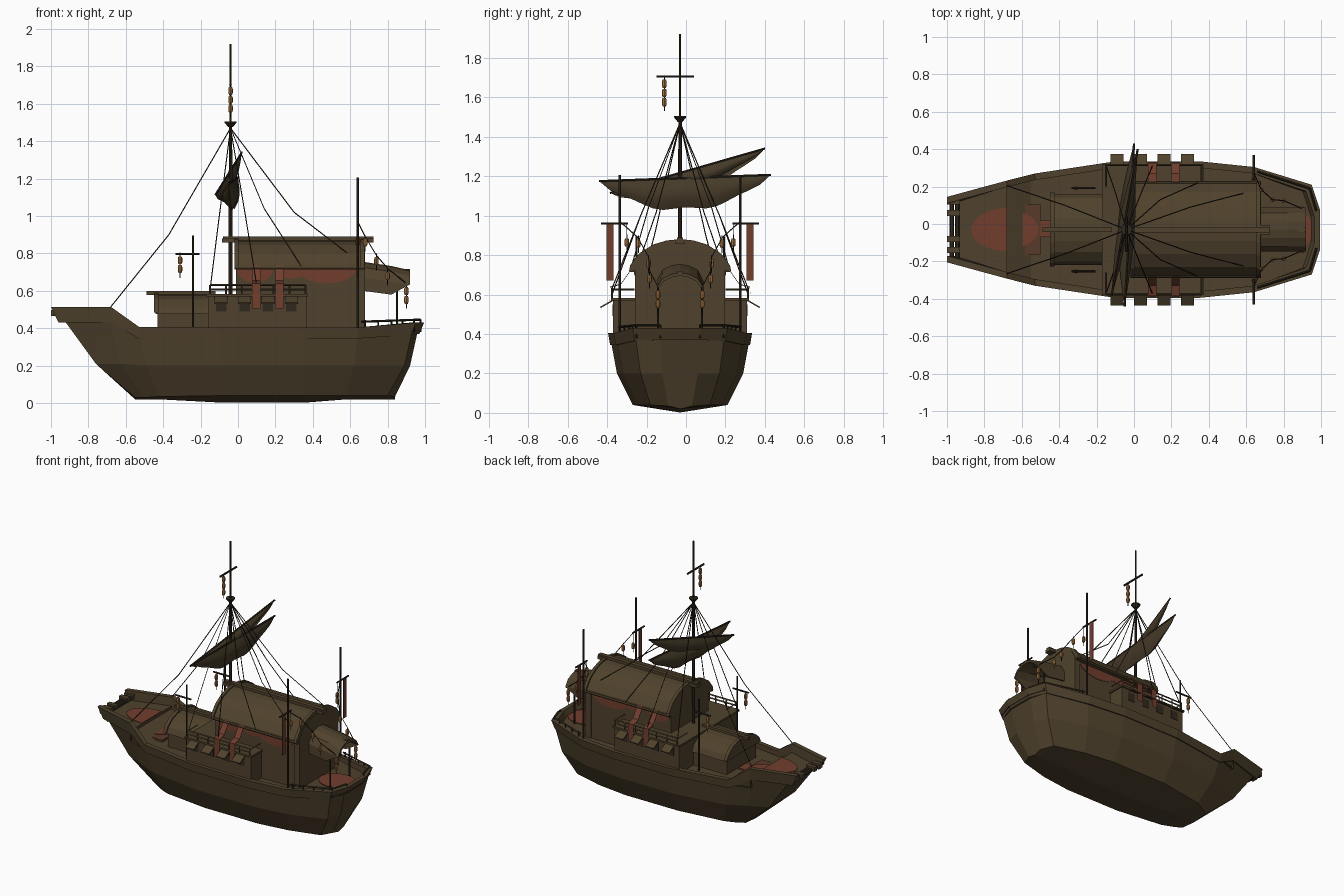
import bpy, bmesh, math
from mathutils import Vector

if "Cube" in bpy.data.objects:
    bpy.data.objects.remove(bpy.data.objects["Cube"])

CY = -0.03  # hull centre line; parts below are written symmetric about y = 0


def material(name, rgb):
    m = bpy.data.materials.new(name)
    m.diffuse_color = (*rgb, 1)
    m.use_nodes = True
    m.node_tree.nodes["Principled BSDF"].inputs["Base Color"].default_value = m.diffuse_color
    return m


WOOD = material("brown_wood", (0.080, 0.055, 0.026))
DARK = material("dark_wood", (0.030, 0.022, 0.013))
CLOTH = material("sail_cloth", (0.060, 0.042, 0.021))
RED = material("faded_red", (0.165, 0.048, 0.027))
MAROON = material("brown_red", (0.095, 0.042, 0.022))
AMBER = material("amber_lantern", (0.36, 0.165, 0.055))


def mesh(name, verts, faces, mat):
    me = bpy.data.meshes.new(name)
    me.from_pydata([(x, y + CY, z) for x, y, z in verts], [], faces)
    bm = bmesh.new()
    bm.from_mesh(me)
    bmesh.ops.recalc_face_normals(bm, faces=bm.faces)
    bm.to_mesh(me)
    bm.free()
    me.materials.append(mat)
    ob = bpy.data.objects.new(name, me)
    bpy.context.collection.objects.link(ob)
    return ob


def loft(name, rings, mat, closed=True, caps=True):
    n = len(rings[0])
    verts = [p for r in rings for p in r]
    faces = []
    for i in range(len(rings) - 1):
        for j in range(n if closed else n - 1):
            k = (j + 1) % n
            faces.append((i * n + j, i * n + k, (i + 1) * n + k, (i + 1) * n + j))
    if caps and closed:
        faces += [tuple(range(n)), tuple(range(len(verts) - n, len(verts)))]
    return mesh(name, verts, faces, mat)


def prism(name, half, x0, x1, mat, drop=0):
    """Symmetric (half width, z) profile run along x, optionally sinking by drop."""
    prof = half + [(-h, z) for h, z in reversed(half) if h > 0]
    return loft(name, [[(x, h, z - d) for h, z in prof] for x, d in ((x0, 0), (x1, drop))], mat)


def box(name, x0, x1, y0, y1, z0, z1, mat):
    return loft(name, [[(x, y0, z0), (x, y1, z0), (x, y1, z1), (x, y0, z1)] for x in (x0, x1)], mat)


def rod(name, pts, r, mat=DARK, sides=6, r2=None):
    r2 = r if r2 is None else r2
    for a, b in zip(pts, pts[1:]):
        a, b = Vector(a), Vector(b)
        q = (b - a).to_track_quat('Z', 'Y')
        rings = [[tuple(c + q @ Vector((rr * math.cos(t), rr * math.sin(t), 0)))
                  for t in (2 * math.pi * k / sides for k in range(sides))]
                 for c, rr in ((a, r), (b, r2))]
        loft(name, rings, mat)


def lantern(x, y, top, n):
    rod("lantern_string", [(x, y, top + .02), (x, y, top - n * .045 - .025)], .0025, sides=4)
    for k in range(n):
        z = top - k * .047
        rod("lantern", [(x, y, z), (x, y, z - .01)], .008, AMBER, 8, .012)
        rod("lantern", [(x, y, z - .01), (x, y, z - .032)], .012, AMBER, 8)
        rod("lantern", [(x, y, z - .032), (x, y, z - .042)], .012, AMBER, 8, .008)


def plate(name, cx, z, rx, ry, mat, a0=0, a1=360):
    pts = [(cx + rx * math.cos(math.radians(a0 + (a1 - a0) * k / 16)),
            ry * math.sin(math.radians(a0 + (a1 - a0) * k / 16))) for k in range(17)]
    loft(name, [[(x, y, zz) for x, y in pts] for zz in (z, z + .004)], mat)


# hull: (x, half width, z) at bottom, middle and top of each station
stations = [
    (-.55, .12, .03, -.76, .15, .21, -.92, .165, .43),
    (-.50, .15, .03, -.63, .21, .21, -.68, .245, .43),
    (-.42, .19, .035, -.49, .26, .20, -.53, .285, .36),
    (-.08, .24, .04, -.10, .32, .20, -.10, .350, .36),
    (.35, .24, .04, .35, .32, .20, .35, .350, .36),
    (.58, .21, .04, .62, .29, .20, .64, .318, .36),
    (.80, .15, .04, .89, .20, .20, .93, .225, .38),
    (.84, .06, .035, .92, .09, .20, .96, .10, .38)]
rings = []
for xb, hb, zb, xm, hm, zm, xt, ht, zt in stations:
    side = [(xt, ht, zt), (xm, hm, zm), (xb, hb, zb)]
    keel = .002 if -.3 < xb < .5 else .02
    rings.append(side + [(xb, 0, keel)] + [(x, -h, z) for x, h, z in reversed(side)])
loft("hull", rings, WOOD)

# raised bulwark following the sheer, all the way round the stern
edge = [(-1.0, .175, .43, .515), (-.68, .262, .43, .515), (-.53, .30, .345, .408),
        (-.10, .365, .345, .405), (.35, .365, .345, .405), (.64, .335, .345, .405),
        (.95, .24, .365, .43), (.995, .105, .37, .43)]
path = [(x, h, a, b, 1) for x, h, a, b in edge] + [(x, h, a, b, -1) for x, h, a, b in reversed(edge)]
rail = []
for x, h, a, b, s in path:
    lean = .04 if x < -.9 else -.025 if x > .9 else 0
    xi = x - .03 if x > .9 else x
    rail.append([(x + lean, s * (h - .01), a), (x, s * h, b), (xi, s * (h - .035), b), (xi + lean, s * (h - .035), a)])
loft("bulwark", rail, WOOD)

# decks: raised foredeck stepping down to the main deck
deck = [(-.955, .17, .45), (-.68, .25, .45), (-.68, .25, .37), (-.53, .29, .37), (-.1, .35, .37),
        (.35, .35, .37), (.64, .32, .375), (.94, .225, .385), (.98, .10, .385)]
loft("deck", [[(x, h, z), (x, -h, z)] for x, h, z in deck], WOOD, closed=False)
loft("bow_panel", [[(-.92, h, .42), (-.955, h, .455)] for h in (-.17, .17)], WOOD, closed=False)
plate("foredeck_red_paint", -.68, .452, .19, .115, RED, 90, 270)
box("fore_hatch", -.68, -.50, -.135, .135, .36, .385, MAROON)
plate("hatch_red_paint", -.66, .387, .15, .10, RED, -90, 90)
box("red_walkway", -.52, -.44, -.04, .05, .37, .379, RED)
plate("stern_red_paint", .83, .388, .135, .11, RED)

# bow beams and mooring bits
for x in (-.975, -.945):
    rod("bow_beam", [(x, -.17, .475), (x, .17, .475)], .012)
for y in (-.11, -.05, .09, .15):
    box("mooring_bit", -1.0, -.93, y - .016, y + .016, .465, .497, WOOD)

# fore cabin with low arched roof
arch = [(.19, .475), (.17, .515), (.12, .555), (.06, .575), (0, .582)]
prism("fore_cabin", [(.17, .36), (.17, .48), (.11, .54), (0, .57)], -.43, -.16, WOOD)
prism("fore_roof", arch, -.44, -.16, WOOD)
prism("fore_roof_trim", [(h + .008, z + .008) for h, z in arch], -.45, -.425, WOOD)
box("fore_ridge", -.49, -.12, -.013, .013, .578, .598, WOOD)

# midship side house with flat roof
box("mid_house", -.16, .365, -.34, .34, .36, .57, WOOD)
box("mid_house_roof", -.17, .375, -.35, .35, .57, .583, WOOD)

# main deckhouse with vaulted roof
vault = [(.25, .715), (.245, .74), (.20, .80), (.13, .845), (.06, .866), (0, .872)]
prism("main_house", [(.22, .36), (.22, .73), (.12, .83), (0, .86)], -.01, .655, WOOD)
prism("main_roof", vault, -.015, .665, WOOD)
prism("rear_wall", [(.228, .36), (.228, .73), (.19, .80), (.12, .84), (0, .86)], .635, .68, WOOD)
for x in (-.02, .655):
    prism("gable_trim", [(h + .008, z + .008) for h, z in vault], x, x + .022, WOOD)
box("main_ridge", -.08, .725, -.015, .015, .868, .89, WOOD)
for x in (-.05, .69):
    box("ridge_cap", x - .035, x + .035, -.025, .025, .858, .88, WOOD)

# rear canopy, an open arched shell on two posts
outer = [(.118, .60), (.118, .67), (.09, .725), (.045, .748), (0, .755)]
inner = [(.106, .60), (.106, .665), (.08, .713), (.04, .733), (0, .74)]
full = outer + [(-h, z) for h, z in outer[-2::-1]]
full += [(-h, z) for h, z in inner] + inner[-2::-1]
loft("rear_canopy", [[(x, h, max(z - d, lo)) for h, z in full]
                     for x, d, lo in ((.67, 0, .58), (.82, .022, .58), (.92, .045, .635))], WOOD)
box("canopy_ridge", .67, .92, -.012, .012, .705, .718, WOOD)

for s in (-1, 1):
    rod("canopy_post", [(.85, s * .112, .38), (.85, s * .112, .62)], .006)
    lantern(.90, s * .112, .62, 2)
    rod("eave_beam", [(-.02, s * .25, .722), (.68, s * .25, .722)], .009, WOOD)
    # window awnings and windows under them
    for x in (-.09, .035, .16, .285):
        q = [(.34, .575), (.405, .538), (.403, .531), (.34, .567)]
        loft("awning", [[(xx, s * h, z) for h, z in q] for xx in (x - .035, x + .035)], WOOD)
        box("window", x - .028, x + .028, s * .339, s * .343, .49, .55, DARK)
    # side house railing
    for z in (.607, .632):
        rod("house_rail", [(-.15, s * .345, z), (.36, s * .345, z)], .006, WOOD, 4)
    for k in range(7):
        x = -.15 + k * .085
        rod("house_rail_post", [(x, s * .345, .575), (x, s * .345, .632)], .005, WOOD, 4)
    for x in (-.15, .36):
        rod("house_rail", [(x, s * .345, .625), (x, s * .23, .625)], .005, WOOD, 4)
    # stern railing
    rod("stern_rail", [(.66, s * .31, .435), (.94, s * .22, .445), (.975, s * .10, .445)], .006, DARK, 4)
    for x, h in ((.68, .305), (.75, .282), (.82, .26), (.88, .24), (.94, .22), (.975, .10)):
        rod("stern_rail_post", [(x, s * h, .38), (x, s * h, .445)], .005, DARK, 4)
    # red ribbons from the eave over the railing
    for x in (.098, .222):
        drape = [(.25, .735), (.258, .715), (.30, .655), (.355, .64), (.358, .51)]
        loft("red_ribbon", [[(x - .022, s * h, z), (x + .022, s * h, z), (x + .022, s * h, z - .005),
                             (x - .022, s * h, z - .005)] for h, z in drape], RED)
    # red painted swags on the deckhouse wall
    for cx, rx, rz in ((.475, .16, .085), (.29, .09, .06), (.09, .10, .08)):
        pts = [(cx + rx * math.cos(math.pi * k / 12), .725 - rz * math.sin(math.pi * k / 12)) for k in range(13)]
        loft("red_swag", [[(x, s * y, z) for x, z in pts] for y in (.219, .2235)], RED)
    # stern poles with banner and lantern
    rod("banner_pole", [(.64, s * .305, .37), (.64, s * .305, 1.205)], .007)
    rod("banner_arm", [(.64, s * .265, .96), (.64, s * .40, .96)], .006)
    box("banner", .638, .644, s * .337, s * .372, .67, .955, RED)
    lantern(.64, s * .27, .885, 1)
    rod("lantern_string", [(.64, s * .27, .96), (.64, s * .27, .88)], .002, sides=4)
    # lantern garland
    rod("garland", [(.64, s * .305, .97), (.68, s * .215, .89), (.74, s * .16, .79),
                    (.80, s * .155, .72), (.90, s * .112, .64)], .003, sides=4)
    lantern(.68, s * .212, .88, 1)
    lantern(.74, s * .16, .78, 1)
    lantern(.80, s * .155, .70, 1)
    # fore poles with lantern
    rod("fore_pole", [(-.24, s * .222, .37), (-.24, s * .222, .895)], .006)
    rod("fore_arm", [(-.335, s * .222, .797), (-.205, s * .222, .797)], .006)
    lantern(-.31, s * .222, .785, 2)
    # rigging
    for p in ([(-.37, s * .13, .90), (-.68, s * .235, .515)],
              [(.30, s * .12, 1.02), (.66, s * .215, .745)],
              [(.14, s * .16, 1.04), (.34, s * .25, .73)],
              [(.04, s * .20, 1.0), (.10, s * .345, .63)],
              [(-.10, s * .20, 1.0), (-.15, s * .345, .60)]):
        rod("rigging", [(-.04, 0, 1.47)] + p, .003, sides=4)

# mast, crow's nest and top yard
rod("mast", [(-.04, 0, .37), (-.04, 0, 1.5)], .011, DARK, 8, .009)
rod("topmast", [(-.04, 0, 1.5), (-.04, 0, 1.92)], .006)
rod("crows_nest", [(-.04, 0, 1.475), (-.04, 0, 1.497)], .012, DARK, 8, .03)
rod("crows_nest_rim", [(-.04, 0, 1.497), (-.04, 0, 1.505)], .031, DARK, 8)
rod("top_yard", [(-.04, -.12, 1.705), (-.04, .07, 1.705)], .007)
lantern(-.04, -.08, 1.69, 3)


# furled sails hanging from two crossing yards
def sail(name, a, b, depth, bulge):
    a, b = Vector(a), Vector(b)
    rows = []
    for i in range(17):
        t = i / 16
        p = a.lerp(b, t)
        d = depth * math.sin(math.pi * t) ** .75 * (1 + .07 * math.cos(t * 6 * math.pi))
        rows.append([(p.x + bulge * math.sin(math.pi * j / 4) * math.sin(math.pi * t), p.y, p.z - d * j / 4)
                     for j in range(5)])
    ob = loft(name, rows, CLOTH, closed=False)
    for f in ob.data.polygons:
        f.use_smooth = True


yard = ((-.05, -.41, 1.175), (0, .46, 1.207))
gaff = ((-.12, -.355, 1.115), (.02, .43, 1.34))
rod("lower_yard", yard, .006)
rod("gaff", gaff, .006)
for bulge in (-.06, .03):
    sail("lower_sail", *yard, .16, bulge)
sail("gaff_sail", *gaff, .12, -.03)
sail("gaff_sail", *gaff, .085, .03)
